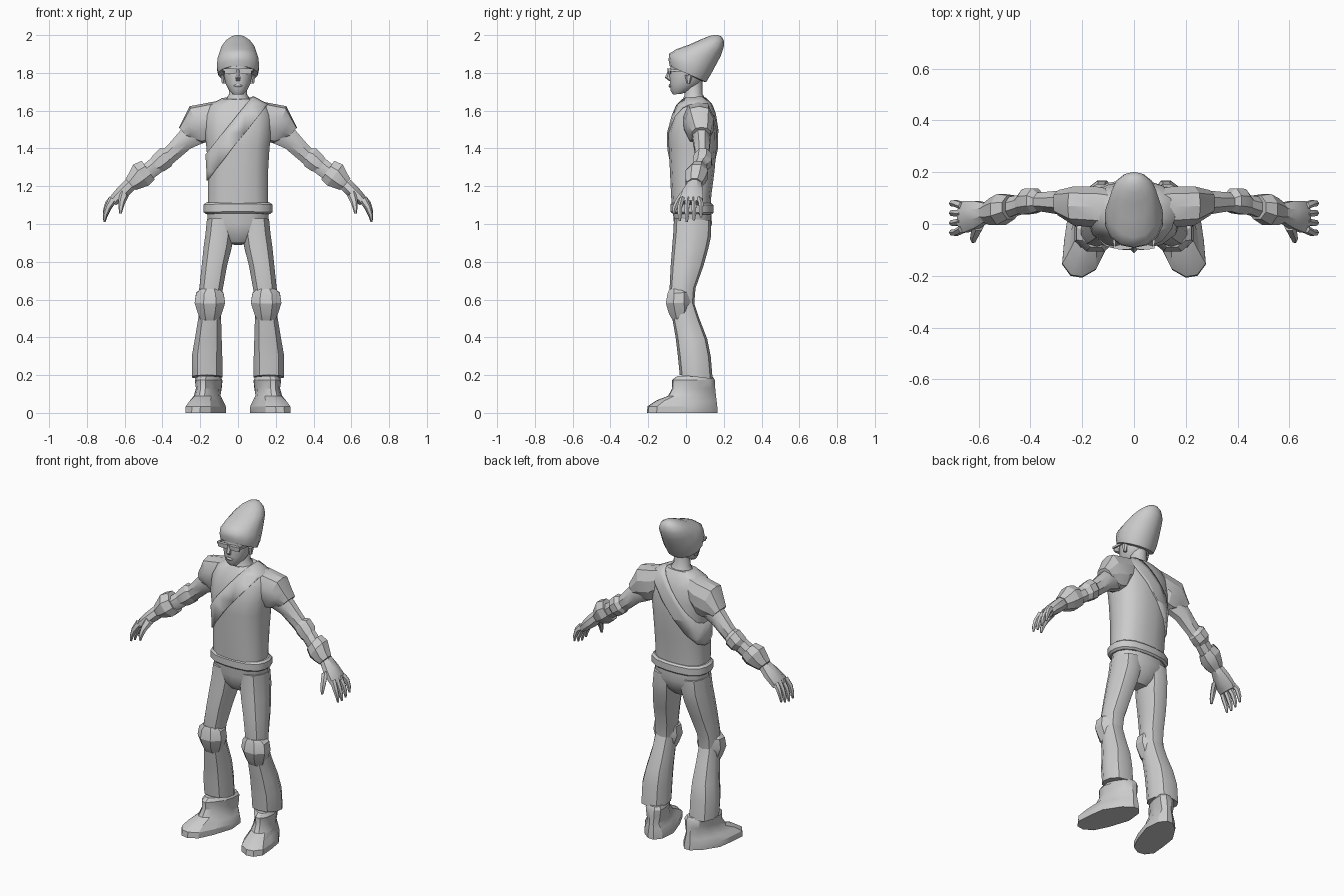
import bpy, bmesh, math
from mathutils import Vector

grey = bpy.data.materials.new("light grey")
grey.diffuse_color = (0.6, 0.6, 0.6, 1)


def finish(name, bm, mirror=False, angle=38):
    bmesh.ops.recalc_face_normals(bm, faces=bm.faces)
    me = bpy.data.meshes.new(name)
    bm.to_mesh(me)
    bm.free()
    me.materials.append(grey)
    ob = bpy.data.objects.new(name, me)
    bpy.context.collection.objects.link(ob)
    if mirror:
        ob.modifiers.new("mirror", 'MIRROR').use_mirror_merge = False
    bpy.ops.object.select_all(action='DESELECT')
    ob.select_set(True)
    bpy.context.view_layer.objects.active = ob
    bpy.ops.object.shade_smooth_by_angle(angle=math.radians(angle))
    return ob


def loft_mesh(axis, rings, seg=12, power=2.0):
    """Each ring: centre on axis, half width on axis, two opposite points in the other plane."""
    def pt(c, a, z):
        return Vector((c, a, z)) if axis == 'X' else Vector((a, c, z))
    u = Vector((1, 0, 0)) if axis == 'X' else Vector((0, 1, 0))
    bm = bmesh.new()
    loops = []
    for c, half, a0, z0, a1, z1 in rings:
        p, q = pt(c, a0, z0), pt(c, a1, z1)
        mid, v = (p + q) / 2, (q - p) / 2
        loop = []
        for i in range(seg):
            t = 2 * math.pi * (i + 0.5) / seg
            cs, sn = math.cos(t), math.sin(t)
            k = (abs(cs) ** power + abs(sn) ** power) ** (-1 / power)
            k /= math.cos(math.pi / seg) ** 0.7
            loop.append(bm.verts.new(mid + u * half * k * cs + v * k * sn))
        loops.append(loop)
    for l0, l1 in zip(loops, loops[1:]):
        for i in range(seg):
            j = (i + 1) % seg
            bm.faces.new((l0[i], l0[j], l1[j], l1[i]))
    bm.faces.new(loops[0])
    bm.faces.new(loops[-1])
    bmesh.ops.recalc_face_normals(bm, faces=bm.faces)
    return bm


def loft(name, axis, rings, seg=12, power=2.0, mirror=False, angle=38):
    return finish(name, loft_mesh(axis, rings, seg, power), mirror, angle)


# torso
TORSO = [(0, .160, -.072, 1.06, .130, 1.06), (0, .158, -.078, 1.15, .133, 1.15),
         (0, .158, -.084, 1.28, .150, 1.28), (0, .165, -.090, 1.40, .160, 1.40),
         (0, .175, -.092, 1.48, .162, 1.50), (0, .175, -.068, 1.57, .150, 1.58),
         (0, .150, -.045, 1.625, .130, 1.635), (0, .085, -.020, 1.66, .105, 1.67)]
loft("torso", 'X', TORSO, 16, 2.7)

# diagonal strap, a slice of a swollen torso shell
bm = loft_mesh('X', TORSO, 16, 2.7)
bm.normal_update()
for v, n in [(v, v.normal.copy()) for v in bm.verts]:
    v.co += n * .008
n = Vector((.78, 0, -.63))
mid = Vector((-.02, 0, 1.485))
for sign in (1, -1):
    bmesh.ops.bisect_plane(bm, geom=bm.verts[:] + bm.edges[:] + bm.faces[:],
                           plane_co=mid + n * .045 * sign, plane_no=n * sign, clear_outer=True)
strap = finish("chest_strap", bm)
sol = strap.modifiers.new("thickness", 'SOLIDIFY')
sol.thickness = .012

# belt and pelvis
loft("belt", 'X', [(0, .168, -.070, 1.055, .135, 1.05), (0, .180, -.080, 1.065, .145, 1.06),
                   (0, .180, -.080, 1.105, .145, 1.10), (0, .168, -.070, 1.115, .135, 1.11)], 16, 2.7)
loft("pelvis", 'X', [(0, .160, -.068, 1.07, .130, 1.07), (0, .162, -.062, 1.00, .136, 1.00),
                     (0, .120, -.055, .95, .110, .93), (0, .060, -.020, .90, .070, .89)], 14, 2.5)

# legs
loft("thigh", 'X', [(.090, .074, -.060, 1.03, .130, 1.02), (.098, .074, -.064, .95, .130, .94),
                    (.108, .074, -.070, .88, .115, .87), (.125, .067, -.078, .78, .090, .78),
                    (.143, .062, -.085, .65, .048, .66), (.147, .056, -.080, .56, .040, .56)],
     10, 2.3, True)
loft("shin", 'X', [(.147, .056, -.080, .60, .035, .60), (.150, .060, -.070, .50, .068, .50),
                   (.157, .070, -.052, .40, .110, .39), (.164, .080, -.040, .30, .128, .30),
                   (.164, .080, -.030, .20, .138, .18)], 10, 2.4, True)
loft("knee_pad", 'X', [(.147, .050, -.088, .655, -.005, .655), (.149, .072, -.098, .63, .025, .64),
                       (.149, .080, -.106, .58, .030, .585), (.149, .064, -.090, .525, .025, .54),
                       (.149, .050, -.070, .49, .0, .51)], 8, 2.4, True, 25)

# boots, turned outward
boot = loft_mesh('X', [(0, .105, -.200, .0, .165, .0), (0, .105, -.196, .035, .163, .03),
                       (0, .088, -.150, .065, .160, .06), (0, .068, -.085, .09, .157, .09),
                       (0, .058, -.062, .13, .153, .13), (0, .064, -.062, .175, .152, .172),
                       (0, .054, -.045, .195, .142, .19)], 12, 2.8)
for v in boot.verts:
    v.co.x *= 1 - .32 * (v.co.y + .02) / .17 * (1 if v.co.z < .1 else 0) if v.co.y > -.02 else .78
    v.co.x += .152 - .27 * (v.co.y - .06)
    v.co.y += .16 * (v.co.x - .23) if v.co.y < -.05 else 0
finish("boot", boot, True, 30)

# sleeves and arms
loft("sleeve", 'Y', [(.062, .075, .100, 1.650, .130, 1.47), (.066, .078, .150, 1.640, .155, 1.44),
                     (.070, .074, .255, 1.620, .190, 1.43), (.076, .060, .285, 1.560, .225, 1.445),
                     (.082, .048, .312, 1.510, .258, 1.450)], 10, 2.8, True, 25)
loft("upper_arm", 'Y', [(.075, .045, .260, 1.540, .180, 1.43), (.083, .046, .310, 1.490, .250, 1.40),
                        (.085, .038, .370, 1.420, .315, 1.345), (.085, .034, .420, 1.370, .380, 1.29)],
     8, 2.2, True)
loft("elbow_pad", 'Y', [(.085, .034, .385, 1.400, .340, 1.335), (.090, .048, .415, 1.400, .352, 1.305),
                        (.086, .050, .450, 1.365, .390, 1.280), (.075, .036, .465, 1.340, .415, 1.275)],
     8, 2.2, True, 25)
loft("forearm", 'Y', [(.082, .034, .440, 1.365, .390, 1.285), (.065, .040, .500, 1.315, .450, 1.240),
                      (.045, .034, .590, 1.245, .545, 1.180)], 8, 2.2, True)
loft("forearm_guard", 'Y', [(.065, .046, .510, 1.335, .440, 1.235), (.056, .060, .555, 1.315, .470, 1.205),
                            (.048, .052, .580, 1.265, .510, 1.190), (.044, .040, .595, 1.240, .540, 1.180)],
     8, 2.2, True, 25)

# hands
loft("palm", 'Y', [(.044, .036, .595, 1.235, .545, 1.185), (.036, .052, .635, 1.195, .580, 1.150),
                   (.028, .060, .672, 1.150, .628, 1.115), (.026, .056, .684, 1.125, .645, 1.100)],
     8, 2.6, True)
for i, (y, drop) in enumerate([(-.020, .006), (.010, 0), (.040, .008), (.070, .024)]):
    y2 = y * 1.25 - .008
    loft("finger_%d" % (i + 1), 'Y',
         [(y, .014, .678, 1.145, .645, 1.120), (y2, .013, .702, 1.090 + drop, .674, 1.078 + drop),
          (y2, .011, .714, 1.045 + drop, .692, 1.040 + drop),
          (y2, .006, .712, 1.010 + drop, .702, 1.010 + drop)], 6, 2, True)
loft("thumb", 'Y', [(-.005, .020, .620, 1.180, .580, 1.150), (-.040, .017, .630, 1.130, .598, 1.115),
                    (-.058, .014, .632, 1.090, .608, 1.085), (-.066, .007, .628, 1.055, .616, 1.055)],
     6, 2, True)

# neck, head and face
loft("neck", 'X', [(0, .070, -.020, 1.645, .105, 1.655), (0, .048, -.005, 1.685, .085, 1.69),
                   (0, .044, -.010, 1.76, .085, 1.76)], 10)
loft("head", 'X', [(0, .028, -.068, 1.685, -.020, 1.69), (0, .048, -.082, 1.705, .040, 1.715),
                   (0, .066, -.085, 1.745, .075, 1.745), (0, .074, -.086, 1.79, .095, 1.78),
                   (0, .078, -.080, 1.85, .100, 1.84)], 12, 2.3)
loft("nose", 'X', [(0, .009, -.090, 1.82, -.070, 1.82), (0, .013, -.110, 1.775, -.070, 1.77),
                   (0, .010, -.088, 1.757, -.070, 1.757)], 6)
loft("mouth", 'X', [(0, .016, -.088, 1.722, -.060, 1.722), (0, .024, -.093, 1.731, -.060, 1.731),
                    (0, .016, -.089, 1.741, -.060, 1.741)], 8)
loft("ear", 'X', [(.076, .010, .005, 1.745, .020, 1.745), (.080, .012, -.005, 1.79, .035, 1.79)],
     6, 2, True)

# glasses with temples
loft("lens", 'X', [(.040, .029, -.097, 1.795, -.080, 1.795), (.040, .033, -.099, 1.822, -.080, 1.822)],
     8, 4, True)
loft("glasses_temple", 'X', [(.076, .005, -.092, 1.810, .020, 1.800),
                             (.076, .005, -.092, 1.822, .020, 1.812)], 8, 4, True)

# slouched knit cap
loft("cap", 'X', [(0, .082, -.072, 1.835, .085, 1.755), (0, .104, -.084, 1.835, .105, 1.752),
                  (0, .112, -.090, 1.865, .128, 1.790), (0, .109, -.088, 1.900, .155, 1.840),
                  (0, .098, -.050, 1.925, .182, 1.890), (0, .086, .020, 1.950, .198, 1.935),
                  (0, .062, .080, 1.977, .200, 1.970), (0, .034, .120, 1.994, .188, 1.992),
                  (0, .012, .145, 2.0, .170, 2.0)], 14, 2.1, False, 60)
